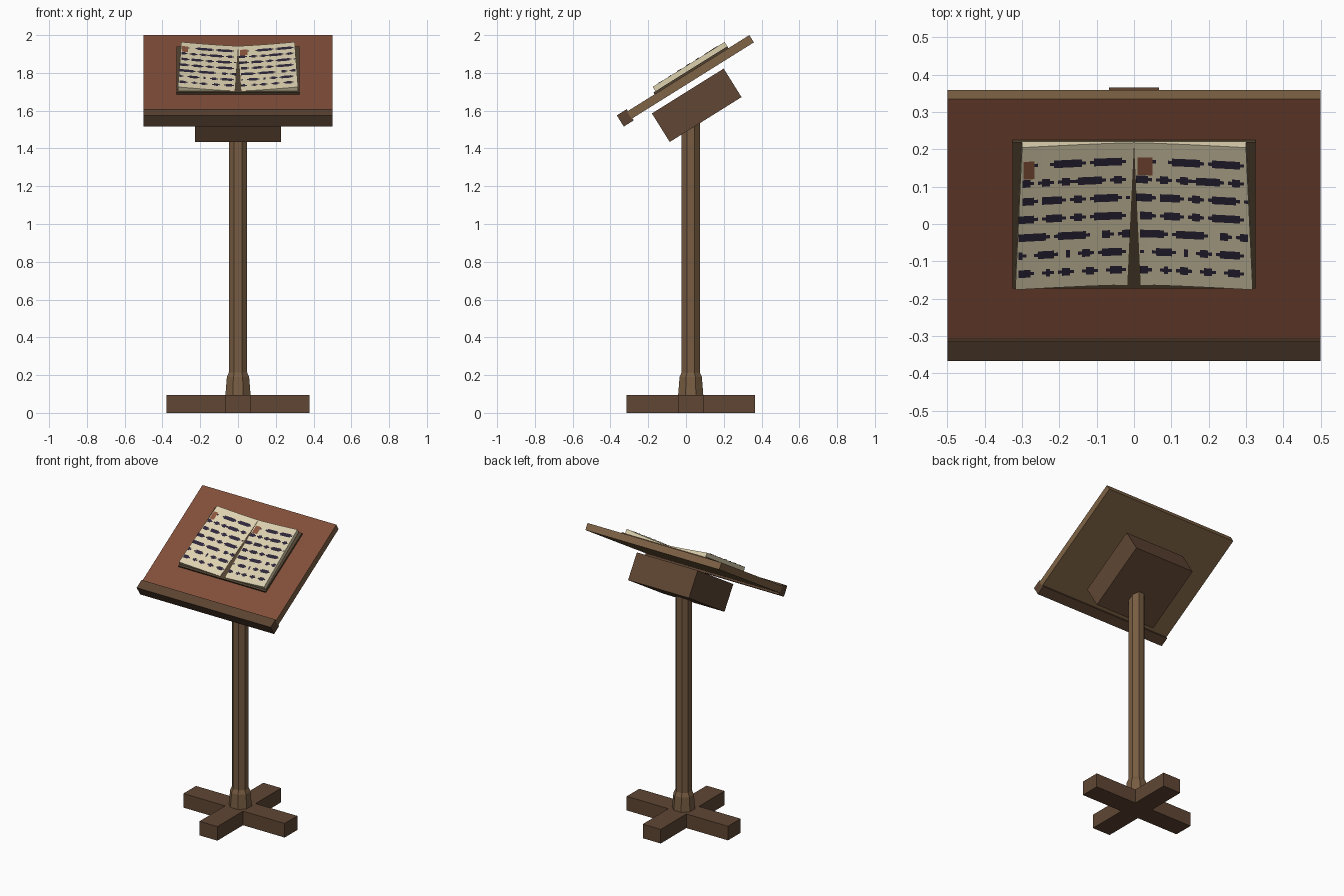
import bpy
import bmesh
import math
from mathutils import Matrix, Vector

if "Cube" in bpy.data.objects:
    bpy.data.objects.remove(bpy.data.objects["Cube"], do_unlink=True)

TILT = Matrix.Rotation(math.radians(32), 4, 'X')   # local axes: x, up-slope, normal
FLAT = Matrix.Identity(4)
POST_Y = 0.025


def material(name, code):
    rgb = [(int(code[i:i + 2], 16) / 255) ** 2.2 for i in (0, 2, 4)]
    mat = bpy.data.materials.new(name)
    mat.use_nodes = True
    mat.diffuse_color = (*rgb, 1)
    mat.node_tree.nodes["Principled BSDF"].inputs["Base Color"].default_value = (*rgb, 1)
    return mat


light_wood = material("light wood", "7e6347")
post_wood = material("post wood", "775d44")
dark_wood = material("dark wood", "604837")
lip_wood = material("lip wood", "5b4535")
red_wood = material("red wood", "80503c")
cover_brown = material("cover brown", "524434")
paper = material("paper", "dcd0ae")
ink = material("ink", "302a3c")
initial_red = material("initial red", "8a5640")


def finish(name, bm, mats, matrix=FLAT):
    bm.transform(matrix)
    mesh = bpy.data.meshes.new(name)
    bm.to_mesh(mesh)
    bm.free()
    for m in mats:
        mesh.materials.append(m)
    obj = bpy.data.objects.new(name, mesh)
    bpy.context.collection.objects.link(obj)
    return obj


def box(name, low, high, mats, matrix=FLAT, top_material=0):
    low, high = Vector(low), Vector(high)
    bm = bmesh.new()
    bmesh.ops.create_cube(bm, size=1)
    for v in bm.verts:
        v.co = (low + high) / 2 + v.co * (high - low)
    bm.normal_update()
    for f in bm.faces:
        if f.normal.z > 0.9:
            f.material_index = top_material
    return finish(name, bm, mats, matrix)


def octagon_column(name, rings, mat):
    # rings are (height, half width across flats)
    bm = bmesh.new()
    loops = []
    for z, half in rings:
        r = half / math.cos(math.pi / 8)
        angles = [(k + 0.5) * math.pi / 4 for k in range(8)]
        loops.append([bm.verts.new((r * math.cos(a), POST_Y + r * math.sin(a), z)) for a in angles])
    for a, b in zip(loops, loops[1:]):
        for k in range(8):
            j = (k + 1) % 8
            bm.faces.new((a[k], a[j], b[j], b[k]))
    bm.faces.new(loops[0][::-1])
    bm.faces.new(loops[-1])
    return finish(name, bm, [mat])


# Cross-shaped foot
bm = bmesh.new()
w, ax, ay = 0.067, 0.378, 0.34
quarter = [(ax, w), (w, w), (w, ay)]
outline = (quarter + [(-x, y) for x, y in quarter[::-1]]
           + [(-x, -y) for x, y in quarter] + [(x, -y) for x, y in quarter[::-1]])
base = bm.faces.new([bm.verts.new((x, y + POST_Y, 0)) for x, y in outline])
top = bmesh.ops.extrude_face_region(bm, geom=[base])["geom"]
bmesh.ops.translate(bm, vec=(0, 0, 0.095), verts=[g for g in top if isinstance(g, bmesh.types.BMVert)])
bmesh.ops.recalc_face_normals(bm, faces=bm.faces)
finish("cross_foot", bm, [dark_wood])

# Post and its flared collar
octagon_column("collar", [(0.09, 0.067), (0.19, 0.059), (0.215, 0.048)], post_wood)
octagon_column("post", [(0.2, 0.048), (1.56, 0.048)], post_wood)

# Tilted head
box("support_block", (-0.227, 0.687, 1.262), (0.227, 1.135, 1.44), [dark_wood], TILT)
box("desk_board", (-0.5, 0.58, 1.473), (0.5, 1.344, 1.5185), [light_wood, red_wood], TILT, 1)
box("book_rest_lip", (-0.5, 0.524, 1.46), (0.5, 0.586, 1.53), [lip_wood], TILT)
box("book_cover", (-0.325, 0.752, 1.517), (0.325, 1.214, 1.53), [cover_brown], TILT)

# Open pages: thin at the gutter, thick at the outer edge
LOW_U, HIGH_U, COVER_N = 0.765, 1.214, 1.529


def page_edges(u):
    t = (u - LOW_U) / (HIGH_U - LOW_U)
    return 0.018 * (1 - t), 0.318 - 0.018 * t


def page_height(s):
    return COVER_N + 0.003 + 0.025 * max(s, 0) ** 1.3


def page_block(name, side):
    bm = bmesh.new()
    steps = 12
    columns = []
    for i in range(steps + 1):
        s = i / steps
        ring = []
        for u, upper in ((LOW_U, 0), (HIGH_U, 0), (HIGH_U, 1), (LOW_U, 1)):
            a, b = page_edges(u)
            n = page_height(s) if upper else COVER_N
            ring.append(bm.verts.new((side * (a + (b - a) * s), u, n)))
        columns.append(ring)
    for p, q in zip(columns, columns[1:]):
        for k in range(4):
            j = (k + 1) % 4
            bm.faces.new((p[k], p[j], q[j], q[k]))
    bm.faces.new(columns[0])
    bm.faces.new(columns[-1])
    bmesh.ops.recalc_face_normals(bm, faces=bm.faces)
    obj = finish(name, bm, [paper], TILT)
    bpy.context.view_layer.objects.active = obj
    obj.select_set(True)
    bpy.ops.object.shade_smooth_by_angle(angle=math.radians(30))
    obj.select_set(False)


page_block("left_pages", 1)
page_block("right_pages", -1)


# Written marks laid on the curved paper
def mark(bm, x0, x1, u, half, lift=0.0025):
    a, b = page_edges(u)
    if abs(x0 + x1) / 2 < a + 0.003 or abs(x0 + x1) / 2 > b - 0.004:
        return
    verts = []
    for x, v in ((x0, u - half), (x1, u - half), (x1, u + half), (x0, u + half)):
        a, b = page_edges(v)
        verts.append(bm.verts.new((x, v, page_height((abs(x) - a) / (b - a)) + lift)))
    bm.faces.new(verts)


ROWS = ["....-...-#######-.-#######-.",
        "###-.-##-.-##--######-.-##-.",
        "####-.#####-.-##-.-######-.-",
        "####-.-####-.-##-.-#######-.",
        "#######-.-#######-...##-.-##",
        "#-..-####-..#..-##-.-#####-.",
        "###-..-#-.-##-..-##-..-###-."]
HALF = {"#": 0.012, "-": 0.005}
CELL = 0.0107
words, initials = bmesh.new(), bmesh.new()
for start in (-0.31, 0.006):
    for r, row in enumerate(ROWS):
        for c, char in enumerate(row):
            if char in HALF:
                x = start + c * CELL
                mark(words, x, x + CELL, 1.157 - 0.057 * r, HALF[char])
    # Painted initial at the head of each page
    for c in range(4):
        x = start + 0.004 + c * 0.01
        mark(initials, x, x + 0.01, 1.142, 0.028, 0.003)
finish("written_words", words, [ink], TILT)
finish("painted_initials", initials, [initial_red], TILT)
